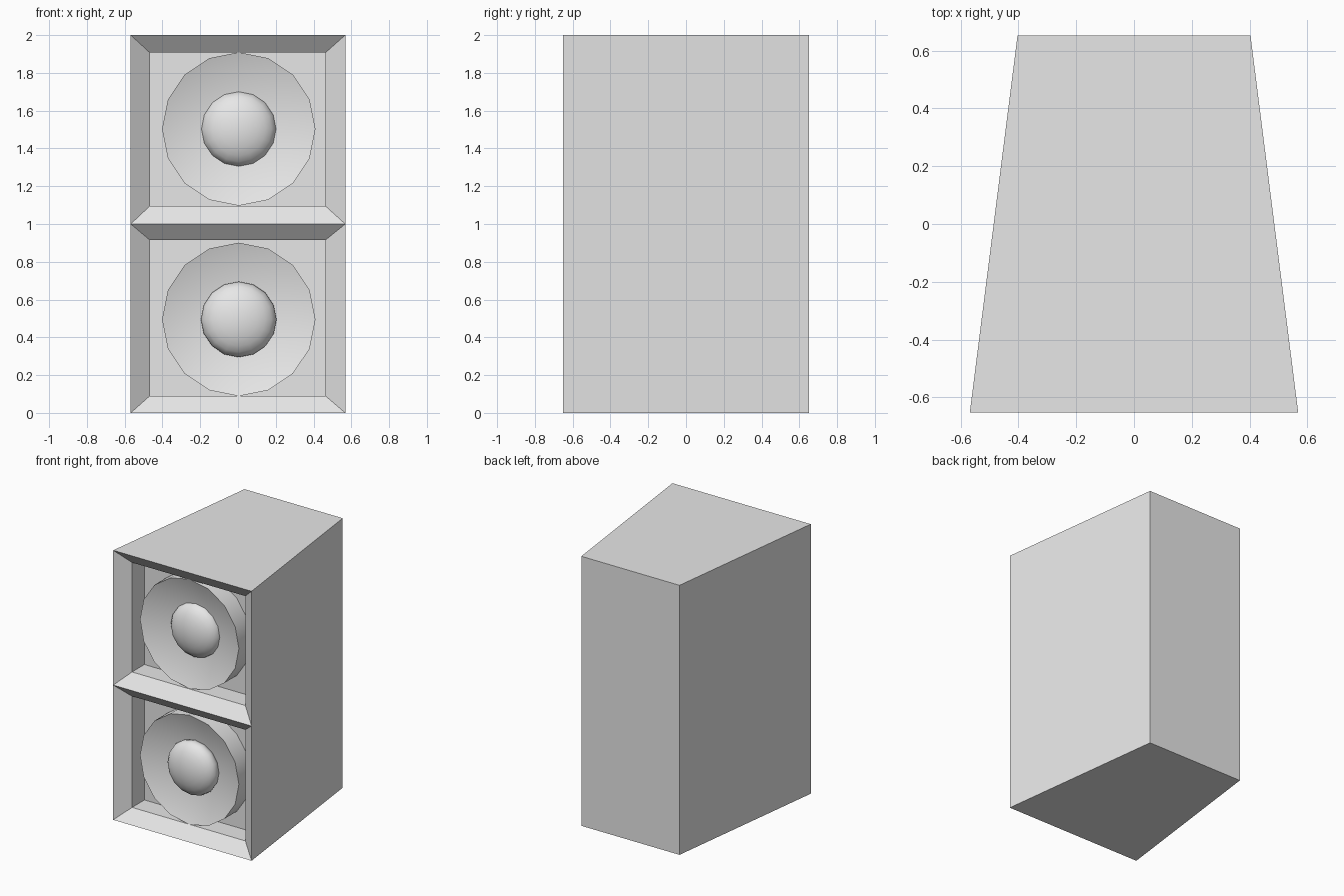
import bpy, bmesh, math
from mathutils import Matrix

if "Cube" in bpy.data.objects:
    bpy.data.objects.remove(bpy.data.objects["Cube"])

FRONT, BACK = -0.652, 0.652      # cabinet depth limits
LIP, PANEL = -0.575, -0.43       # inner edge of the bevelled frame, recessed baffle
HALF_F, HALF_B = 0.568, 0.403    # half widths at front and back
SIDES = 16

grey = bpy.data.materials.new("cabinet grey")
grey.diffuse_color = (0.8, 0.8, 0.8, 1)
grey.use_nodes = True
grey.node_tree.nodes["Principled BSDF"].inputs["Base Color"].default_value = grey.diffuse_color


def finish(bm, name, smooth=False):
    bmesh.ops.recalc_face_normals(bm, faces=bm.faces)
    mesh = bpy.data.meshes.new(name)
    bm.to_mesh(mesh)
    bm.free()
    mesh.materials.append(grey)
    obj = bpy.data.objects.new(name, mesh)
    bpy.context.collection.objects.link(obj)
    if smooth:
        bpy.ops.object.select_all(action='DESELECT')
        obj.select_set(True)
        bpy.context.view_layer.objects.active = obj
        bpy.ops.object.shade_smooth_by_angle(angle=math.radians(40))
    return obj


def bridge(bm, a, b):
    n = len(a)
    for i in range(n):
        bm.faces.new((a[i], a[(i + 1) % n], b[(i + 1) % n], b[i]))


# Tapered cabinet with two bevelled, recessed bays in its front
bm = bmesh.new()
left = [bm.verts.new((-HALF_F, FRONT, z)) for z in (0, 1, 2)]
right = [bm.verts.new((HALF_F, FRONT, z)) for z in (0, 1, 2)]
bl, br, tr, tl = [bm.verts.new((x, BACK, z)) for x, z in
                  ((-HALF_B, 0), (HALF_B, 0), (HALF_B, 2), (-HALF_B, 2))]
bm.faces.new((bl, br, tr, tl))
bm.faces.new((left[0], right[0], br, bl))
bm.faces.new((left[2], right[2], tr, tl))
bm.faces.new((*left, tl, bl))
bm.faces.new((*right, tr, br))
for i, (z0, z1) in enumerate(((0.09, 0.915), (1.095, 1.907))):
    rim = [left[i], right[i], right[i + 1], left[i + 1]]
    corners = ((-0.467, z0), (0.463, z0), (0.463, z1), (-0.467, z1))
    lip = [bm.verts.new((x, LIP, z)) for x, z in corners]
    baffle = [bm.verts.new((x, PANEL, z)) for x, z in corners]
    bridge(bm, rim, lip)
    bridge(bm, lip, baffle)
    bm.faces.new(baffle)
finish(bm, "cabinet")

# Speaker drivers: round housing with a conical front, and a squashed dome
for label, z, dome_y in (("lower", 0.495, -0.53), ("upper", 1.503, -0.492)):
    bm = bmesh.new()
    rings = []
    for y in (PANEL, LIP):
        rings.append([bm.verts.new((0.004 + 0.406 * math.sin(a), y, z + 0.406 * math.cos(a)))
                      for a in (math.tau * k / SIDES for k in range(SIDES))])
    bridge(bm, *rings)
    tip = bm.verts.new((0.004, PANEL - 0.002, z))
    for k in range(SIDES):
        bm.faces.new((rings[1][k], rings[1][(k + 1) % SIDES], tip))
    finish(bm, label + "_speaker_cone", smooth=True)

    bm = bmesh.new()
    bmesh.ops.create_uvsphere(bm, u_segments=SIDES, v_segments=12, radius=0.2)
    bm.transform(Matrix.Translation((0.004, dome_y, z)) @ Matrix.Diagonal((1, 0.5, 1, 1))
                 @ Matrix.Rotation(math.pi / 2, 4, 'X'))
    finish(bm, label + "_dome", smooth=True)
